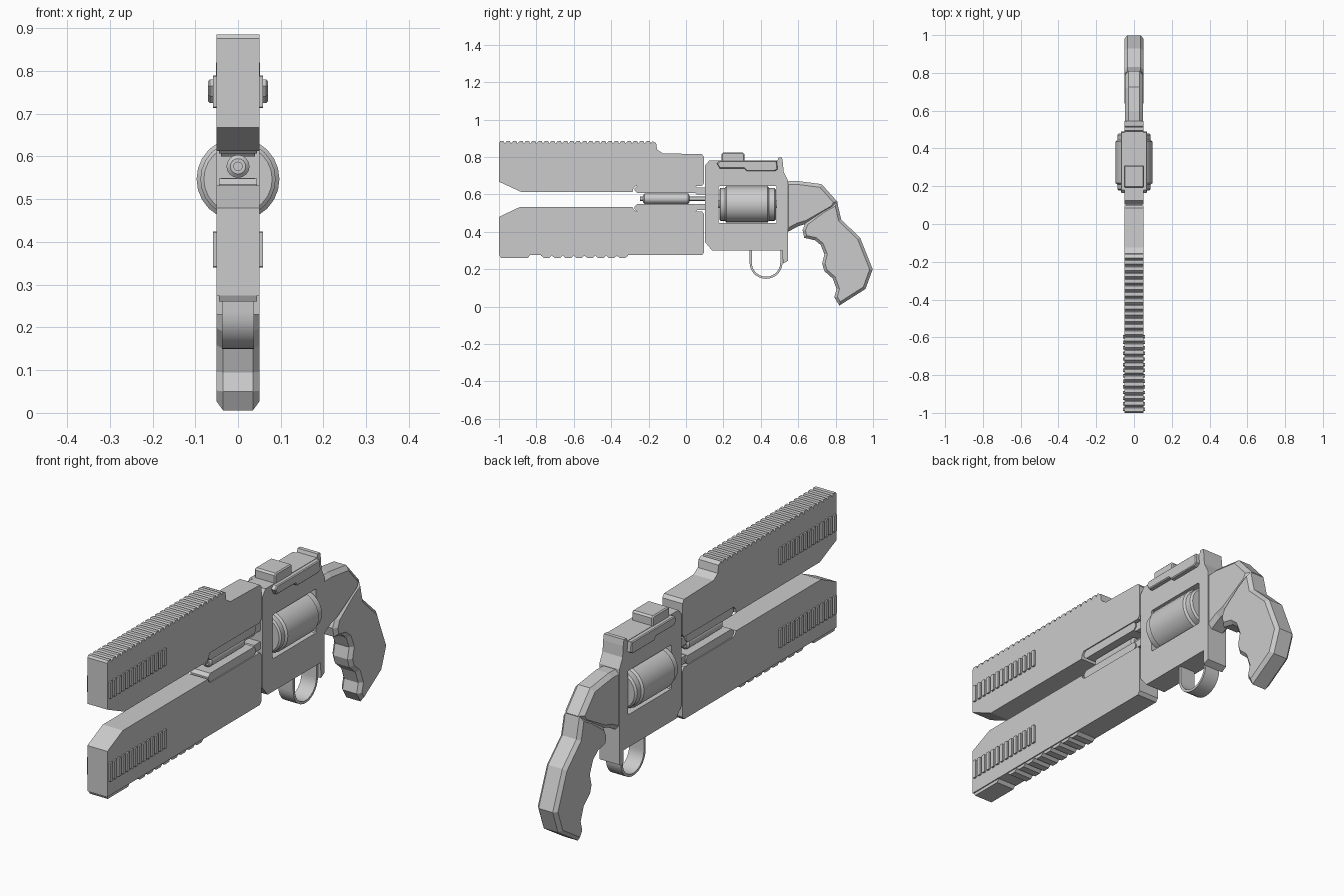
import bpy, bmesh, math


def finish(name, bm, smooth=False):
    bmesh.ops.recalc_face_normals(bm, faces=bm.faces)
    me = bpy.data.meshes.new(name)
    bm.to_mesh(me)
    bm.free()
    ob = bpy.data.objects.new(name, me)
    bpy.context.collection.objects.link(ob)
    if smooth:
        bpy.ops.object.select_all(action='DESELECT')
        bpy.context.view_layer.objects.active = ob
        ob.select_set(True)
        bpy.ops.object.shade_smooth_by_angle(angle=math.radians(35))
    return ob


def prism(name, pts, hw, bevel=0.0, smooth=False):
    """Side profile of (y, z) points extruded to x = -hw..hw, optional chamfered rims."""
    bm = bmesh.new()
    cap = bm.faces.new([bm.verts.new((-hw, y, z)) for y, z in pts])
    ext = bmesh.ops.extrude_face_region(bm, geom=[cap], use_keep_orig=True)
    moved = [v for v in ext['geom'] if isinstance(v, bmesh.types.BMVert)]
    bmesh.ops.translate(bm, vec=(2 * hw, 0, 0), verts=moved)
    bmesh.ops.recalc_face_normals(bm, faces=bm.faces)
    if bevel:
        rims = [e for e in bm.edges if abs(e.verts[0].co.x - e.verts[1].co.x) < 1e-6]
        bmesh.ops.bevel(bm, geom=rims, offset=bevel, segments=1, profile=0.5,
                        affect='EDGES', clamp_overlap=False)
    return finish(name, bm, smooth)


def slab(name, y0, y1, z0, z1, hw, c=0.008, bevel=0.0):
    """Prism with clipped corners."""
    return prism(name, [(y0, z0 + c), (y0 + c, z0), (y1 - c, z0), (y1, z0 + c),
                        (y1, z1 - c), (y1 - c, z1), (y0 + c, z1), (y0, z1 - c)], hw, bevel)


def lathe(name, prof, zc, n):
    """(y, radius) profile revolved about a y axis at height zc."""
    bm = bmesh.new()
    rings = [[bm.verts.new((r * math.cos(2 * math.pi * i / n), y,
                            zc + r * math.sin(2 * math.pi * i / n))) for i in range(n)]
             for y, r in prof]
    for a, b in zip(rings, rings[1:]):
        for i in range(n):
            bm.faces.new((a[i], a[(i + 1) % n], b[(i + 1) % n], b[i]))
    bm.faces.new(rings[0])
    bm.faces.new(rings[-1])
    return finish(name, bm, True)


HW = 0.05

# Upper barrel shroud with serrated top and a relief underneath
teeth = []
for i in range(24):
    y = -1 + i * 0.034
    teeth += [(y, 0.876), (y + 0.007, 0.885), (y + 0.025, 0.885), (y + 0.030, 0.872)]
prism("upper_shroud", teeth + [
    (-0.18, 0.885), (-0.16, 0.875), (-0.155, 0.84), (-0.125, 0.82), (0.085, 0.815),
    (0.097, 0.8), (0.097, 0.66), (0.085, 0.645), (-0.27, 0.645), (-0.282, 0.63),
    (-0.285, 0.613), (-0.88, 0.613), (-1, 0.668)], HW)

# Lower barrel shroud
prism("lower_shroud", [
    (-1, 0.48), (-0.89, 0.532), (-0.285, 0.532), (-0.28, 0.52), (-0.265, 0.51),
    (0.085, 0.51), (0.097, 0.495), (0.097, 0.29), (0.085, 0.275), (-1, 0.275)], HW)
prism("lower_front_foot", [(-1, 0.28), (-0.83, 0.28), (-0.845, 0.261), (-0.99, 0.261)], 0.045)

# Grip serrations under the lower shroud
under = []
for i in range(8):
    y = -0.775 + i * 0.058
    under += [(y, 0.273), (y + 0.014, 0.261), (y + 0.045, 0.261)]
prism("lower_serrations", under + [(-0.31, 0.273), (-0.31, 0.285), (-0.775, 0.285)], 0.045)

# Raised vent ribs on both sides
for row, z0, z1 in (("upper", 0.713, 0.79), ("lower", 0.34, 0.425)):
    for i in range(14):
        y = -0.99 + i * 0.0296
        slab(f"{row}_vent_rib", y, y + 0.018, z0, z1, 0.058, 0.003)

# Side rails enclosing the central tube
slab("upper_tube_rail", -0.275, 0.065, 0.607, 0.646, 0.045, 0.014)
slab("lower_tube_rail", -0.275, 0.065, 0.509, 0.548, 0.045, 0.014)
slab("upper_rail_mount", 0.05, 0.12, 0.60, 0.637, 0.04)
slab("lower_rail_mount", 0.05, 0.12, 0.517, 0.55, 0.04)
lathe("central_tube", [(-0.23, 0.018), (-0.222, 0.027), (0.012, 0.027), (0.02, 0.018)], 0.577, 16)
lathe("tube_tip", [(-0.245, 0.011), (0.12, 0.011)], 0.577, 12)

# Receiver frame with a window for the cylinder
frame = prism("frame", [
    (0.102, 0.755), (0.125, 0.782), (0.49, 0.782), (0.495, 0.797), (0.513, 0.797),
    (0.518, 0.77), (0.522, 0.72), (0.545, 0.675), (0.545, 0.245), (0.518, 0.23),
    (0.516, 0.30), (0.14, 0.30), (0.102, 0.345)], HW)
cutter = slab("window_cutter", 0.175, 0.485, 0.447, 0.645, 0.2, 0.004)
cutter.hide_render = True
cutter.hide_set(True)
cut = frame.modifiers.new("window", 'BOOLEAN')
cut.operation = 'DIFFERENCE'
cut.object = cutter

# Revolving cylinder
lathe("cylinder", [(0.178, 0.08), (0.184, 0.088), (0.208, 0.088), (0.216, 0.097),
                   (0.436, 0.097), (0.444, 0.088), (0.472, 0.088), (0.48, 0.08)], 0.547, 24)
lathe("cylinder_pin", [(0.11, 0.02), (0.53, 0.02)], 0.547, 12)

# Top rail and sight block
prism("top_side_rail", [(0.165, 0.765), (0.18, 0.78), (0.485, 0.78), (0.49, 0.735),
                        (0.475, 0.725), (0.325, 0.725), (0.31, 0.74), (0.18, 0.74)], 0.07, 0.004)
slab("sight_block", 0.19, 0.312, 0.77, 0.824, 0.052, 0.008, 0.005)

# Trigger guard loop
arc = [math.pi * (1 + i / 14) for i in range(15)]
outer = [(0.428 + 0.088 * math.cos(a), 0.235 + 0.086 * math.sin(a)) for a in arc]
inner = [(0.428 + 0.076 * math.cos(a), 0.235 + 0.075 * math.sin(a)) for a in reversed(arc)]
prism("trigger_guard", [(0.34, 0.305)] + outer + [(0.516, 0.305), (0.504, 0.305)]
      + inner + [(0.352, 0.305)], 0.037, smooth=True)

# Rear tang joining the frame to the handle
prism("rear_tang", [
    (0.53, 0.67), (0.595, 0.672), (0.725, 0.655), (0.81, 0.56), (0.79, 0.525),
    (0.65, 0.445), (0.6, 0.43), (0.53, 0.392)], 0.048, 0.018)

# Handle with finger grooves
prism("handle", [
    (0.64, 0.45), (0.735, 0.52), (0.808, 0.56), (0.83, 0.465), (0.93, 0.37),
    (0.998, 0.2), (0.96, 0.095), (0.82, 0.006), (0.793, 0.05), (0.805, 0.095),
    (0.785, 0.15), (0.74, 0.19), (0.728, 0.23), (0.74, 0.28), (0.72, 0.33),
    (0.69, 0.355), (0.632, 0.368), (0.623, 0.41)], HW, 0.015)
